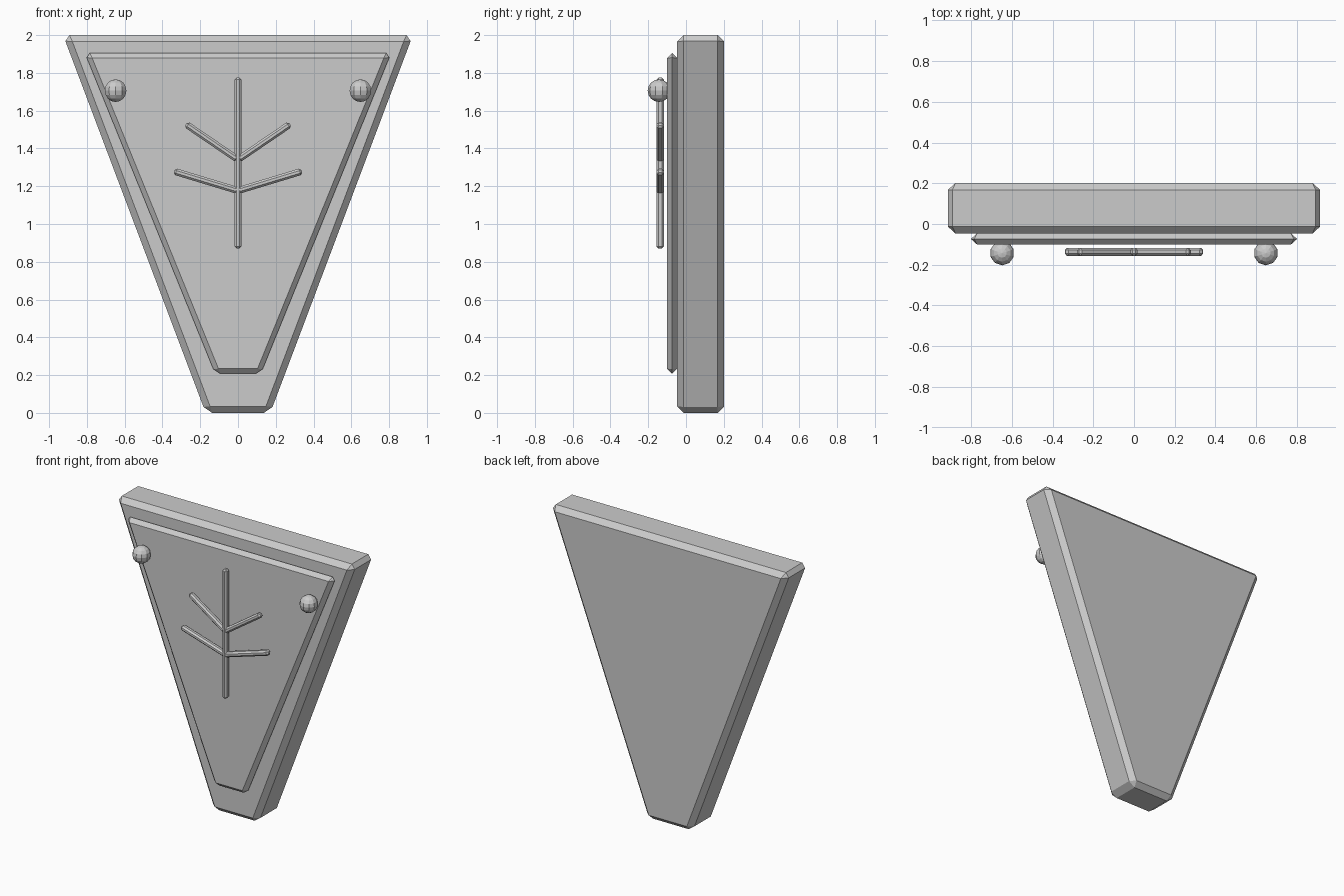
import bpy, bmesh, math
from mathutils import Matrix, Vector

if "Cube" in bpy.data.objects:
    bpy.data.objects.remove(bpy.data.objects["Cube"])


def finish(name, bm, bevel=0.0):
    bmesh.ops.recalc_face_normals(bm, faces=bm.faces)
    mesh = bpy.data.meshes.new(name)
    bm.to_mesh(mesh)
    bm.free()
    ob = bpy.data.objects.new(name, mesh)
    bpy.context.collection.objects.link(ob)
    if bevel:
        mod = ob.modifiers.new("chamfer", 'BEVEL')
        mod.width = bevel
        mod.segments = 1
        mod.limit_method = 'NONE'
    return ob


def slab(name, w_low, z_low, w_high, z_high, y_front, y_back, bevel):
    """Tapered plate: trapezoid profile extruded along y, chamfered."""
    bm = bmesh.new()
    profile = [(-w_low, z_low), (w_low, z_low), (w_high, z_high), (-w_high, z_high)]
    face = bm.faces.new([bm.verts.new((x, y_front, z)) for x, z in profile])
    ext = bmesh.ops.extrude_face_region(bm, geom=[face])
    verts = [g for g in ext["geom"] if isinstance(g, bmesh.types.BMVert)]
    bmesh.ops.translate(bm, verts=verts, vec=(0, y_back - y_front, 0))
    return finish(name, bm, bevel)


def bar(name, start, end, y=-0.137, width=0.036, depth=0.04):
    """Chamfered bar between two (x, z) points."""
    a, b = Vector((start[0], y, start[1])), Vector((end[0], y, end[1]))
    d = b - a
    bm = bmesh.new()
    bmesh.ops.create_cube(bm, size=1)
    turn = Matrix.Rotation(math.atan2(d.x, d.z), 4, 'Y')
    size = Matrix.Diagonal((width, depth, d.length, 1))
    bm.transform(Matrix.Translation((a + b) / 2) @ turn @ size)
    return finish(name, bm, 0.011)


# Shield body and raised front panel
slab("body", 0.171, 0.0, 0.926, 2.0, -0.047, 0.202, 0.034)
slab("front_panel", 0.121, 0.208, 0.811, 1.905, -0.10, -0.047, 0.0262)

# Branching emblem
bar("emblem_stem", (0, 0.87), (0, 1.775))
for s, side in ((-1, "left"), (1, "right")):
    bar("upper_branch_" + side, (s * 0.002, 1.342), (s * 0.275, 1.528))
    bar("lower_branch_" + side, (s * -0.002, 1.176), (s * 0.338, 1.279))

    # Round stud
    bm = bmesh.new()
    bmesh.ops.create_uvsphere(bm, u_segments=10, v_segments=8, radius=0.06)
    bm.transform(Matrix.Translation((s * 0.648, -0.143, 1.706)))
    finish("stud_" + side, bm)
